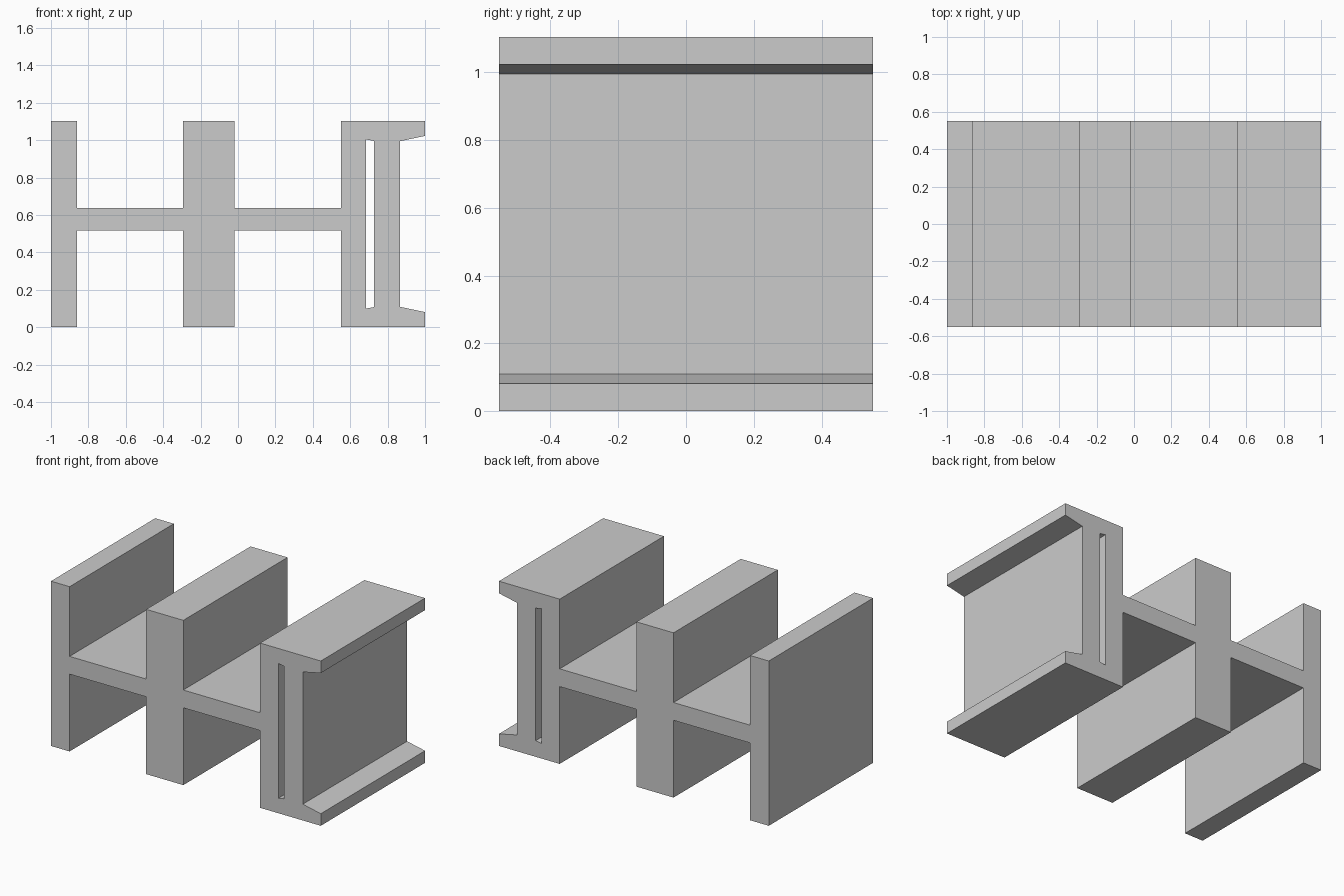
import bpy
import bmesh

cube = bpy.data.objects.get("Cube")
if cube:
    bpy.data.objects.remove(cube, do_unlink=True)

HEIGHT, HALF_DEPTH = 1.104, 0.552
WEB_LOW, WEB_HIGH = 0.518, 0.637

grey = bpy.data.materials.new("plain grey")
grey.use_nodes = True
colour = (0.6, 0.6, 0.6, 1)
grey.diffuse_color = colour
grey.node_tree.nodes["Principled BSDF"].inputs["Base Color"].default_value = colour


def mirrored(points):
    """Continue a lower contour with its reflection about mid height."""
    return points + [(x, HEIGHT - z) for x, z in reversed(points)]


# Contour: end wall, middle wall and flanged beam joined by a web
walls = [(-1, -0.862), (-0.294, -0.019)]
beam_left = 0.55
outline = []
for left, right in walls:
    outline += [(left, 0), (right, 0), (right, WEB_LOW)]
    outline.append((walls[1][0] if left == -1 else beam_left, WEB_LOW))
outline.append((beam_left, 0))
outline += mirrored([(1, 0), (1, 0.081), (0.867, 0.109)])
outline += [(beam_left, HEIGHT), (beam_left, WEB_HIGH)]
for left, right in reversed(walls):
    outline += [(right, WEB_HIGH), (right, HEIGHT), (left, HEIGHT)]
    if left != -1:
        outline.append((left, WEB_HIGH))

# Narrow slot through the beam, with slanted ends
slot = mirrored([(0.685, 0.1), (0.728, 0.108)])

# Fill the contour around the slot and extrude it along the depth
bm = bmesh.new()
edges = []
for loop in (outline, slot):
    verts = [bm.verts.new((x, -HALF_DEPTH, z)) for x, z in loop]
    edges += [bm.edges.new((v, verts[i - 1])) for i, v in enumerate(verts)]
bmesh.ops.triangle_fill(bm, edges=edges, use_beauty=True, normal=(0, -1, 0))
result = bmesh.ops.extrude_face_region(bm, geom=bm.faces[:], use_keep_orig=True)
moved = [g for g in result["geom"] if isinstance(g, bmesh.types.BMVert)]
bmesh.ops.translate(bm, verts=moved, vec=(0, 2 * HALF_DEPTH, 0))
bmesh.ops.recalc_face_normals(bm, faces=bm.faces[:])

mesh = bpy.data.meshes.new("beam_profile_block")
bm.to_mesh(mesh)
bm.free()
mesh.materials.append(grey)
block = bpy.data.objects.new("beam_profile_block", mesh)
bpy.context.collection.objects.link(block)
